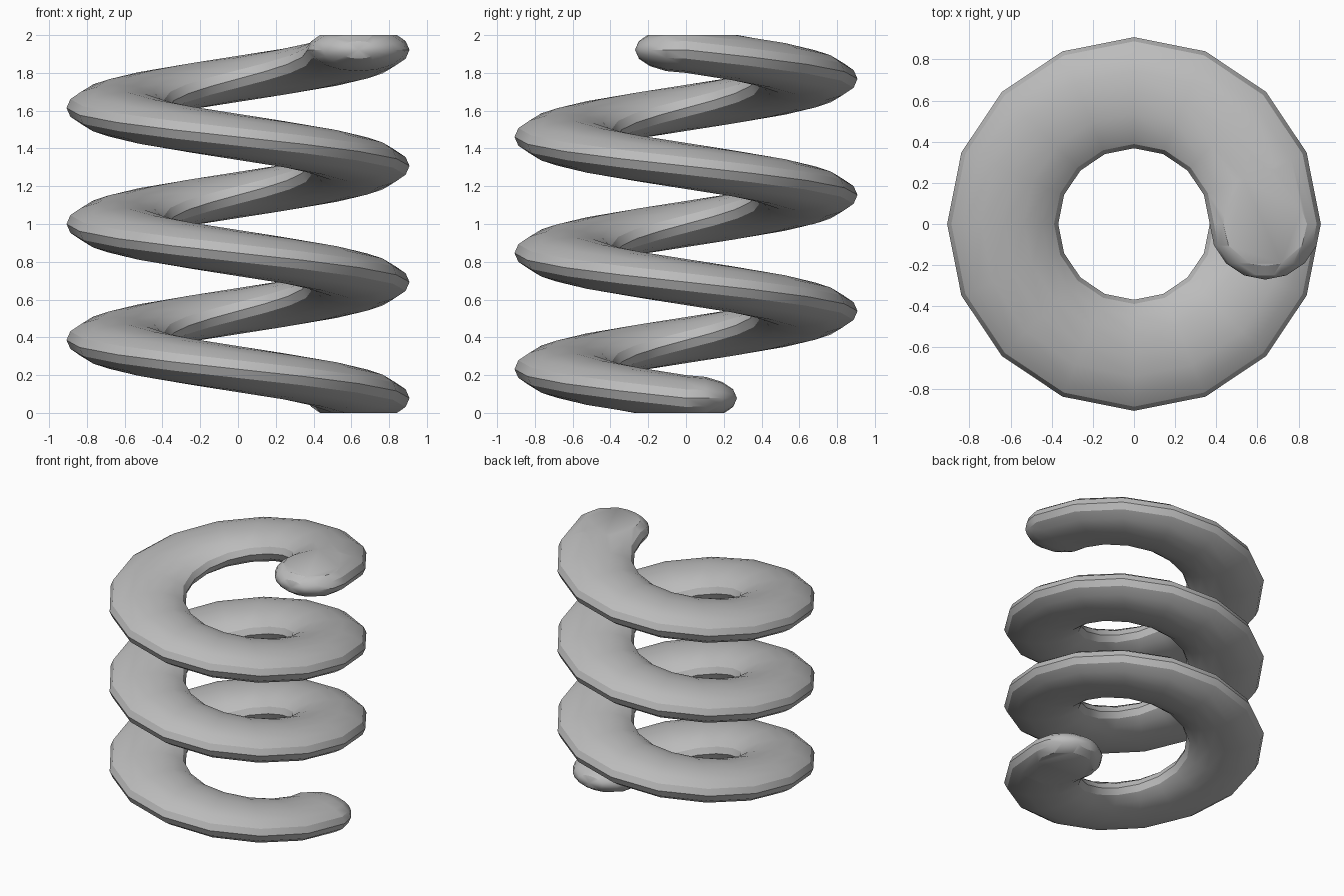
import bpy, bmesh
from math import sin, cos, pi
from mathutils import Vector

cube = bpy.data.objects.get("Cube")
if cube:
    bpy.data.objects.remove(cube, do_unlink=True)

COIL_R = 0.638            # centre line radius
HALF_W, HALF_H = 0.27, 0.122
TURNS, STEPS, SIDES, CAP = 3, 16, 16, 4
Z0, Z1 = 0.078, 1.922     # centre line heights at the two ends

# Grey material
mat = bpy.data.materials.new("spring grey")
mat.use_nodes = True
color = (0.5, 0.5, 0.5, 1)
mat.diffuse_color = color
mat.node_tree.nodes["Principled BSDF"].inputs["Base Color"].default_value = color

bm = bmesh.new()


def ring(t, push=0.0, scale=1.0):
    """Oval cross-section at turn t, shifted along the wire and shrunk."""
    a = -2 * pi * t
    out = Vector((cos(a), sin(a), 0))
    along = Vector((sin(a), -cos(a), 0))
    centre = out * COIL_R + along * push
    centre.z = Z0 + (Z1 - Z0) * t / TURNS
    return [bm.verts.new(centre + out * (HALF_W * scale * cos(b))
                         + Vector((0, 0, HALF_H * scale * sin(b))))
            for b in (2 * pi * k / SIDES for k in range(SIDES))]


# Rounded start, coiled wire, rounded end
angles = [pi / 2 * i / CAP for i in range(1, CAP)]
rings = [ring(0, -HALF_W * sin(p), cos(p)) for p in reversed(angles)]
rings += [ring(i / STEPS) for i in range(TURNS * STEPS + 1)]
rings += [ring(TURNS, HALF_W * sin(p), cos(p)) for p in angles]
for lower, upper in zip(rings, rings[1:]):
    for k in range(SIDES):
        n = (k + 1) % SIDES
        bm.faces.new((lower[k], lower[n], upper[n], upper[k]))

# Close each rounded end at its tip
tips = ((rings[0], Vector((COIL_R, HALF_W, Z0))),
        (rings[-1], Vector((COIL_R, -HALF_W, Z1))))
for loop, tip in tips:
    v = bm.verts.new(tip)
    for k in range(SIDES):
        bm.faces.new((loop[k], loop[(k + 1) % SIDES], v))

# Ground-flat bottom and top
for z, direction in ((0, -1), (2, 1)):
    bmesh.ops.bisect_plane(bm, geom=bm.verts[:] + bm.edges[:] + bm.faces[:],
                           plane_co=(0, 0, z), plane_no=(0, 0, direction),
                           clear_outer=True)
    rim = [e for e in bm.edges if e.is_boundary]
    bmesh.ops.holes_fill(bm, edges=rim, sides=0)

bmesh.ops.recalc_face_normals(bm, faces=bm.faces[:])
mesh = bpy.data.meshes.new("coil_spring")
bm.to_mesh(mesh)
bm.free()
mesh.materials.append(mat)
spring = bpy.data.objects.new("coil_spring", mesh)
bpy.context.collection.objects.link(spring)

bpy.ops.object.select_all(action='DESELECT')
spring.select_set(True)
bpy.context.view_layer.objects.active = spring
bpy.ops.object.shade_smooth_by_angle(angle=pi / 6)
